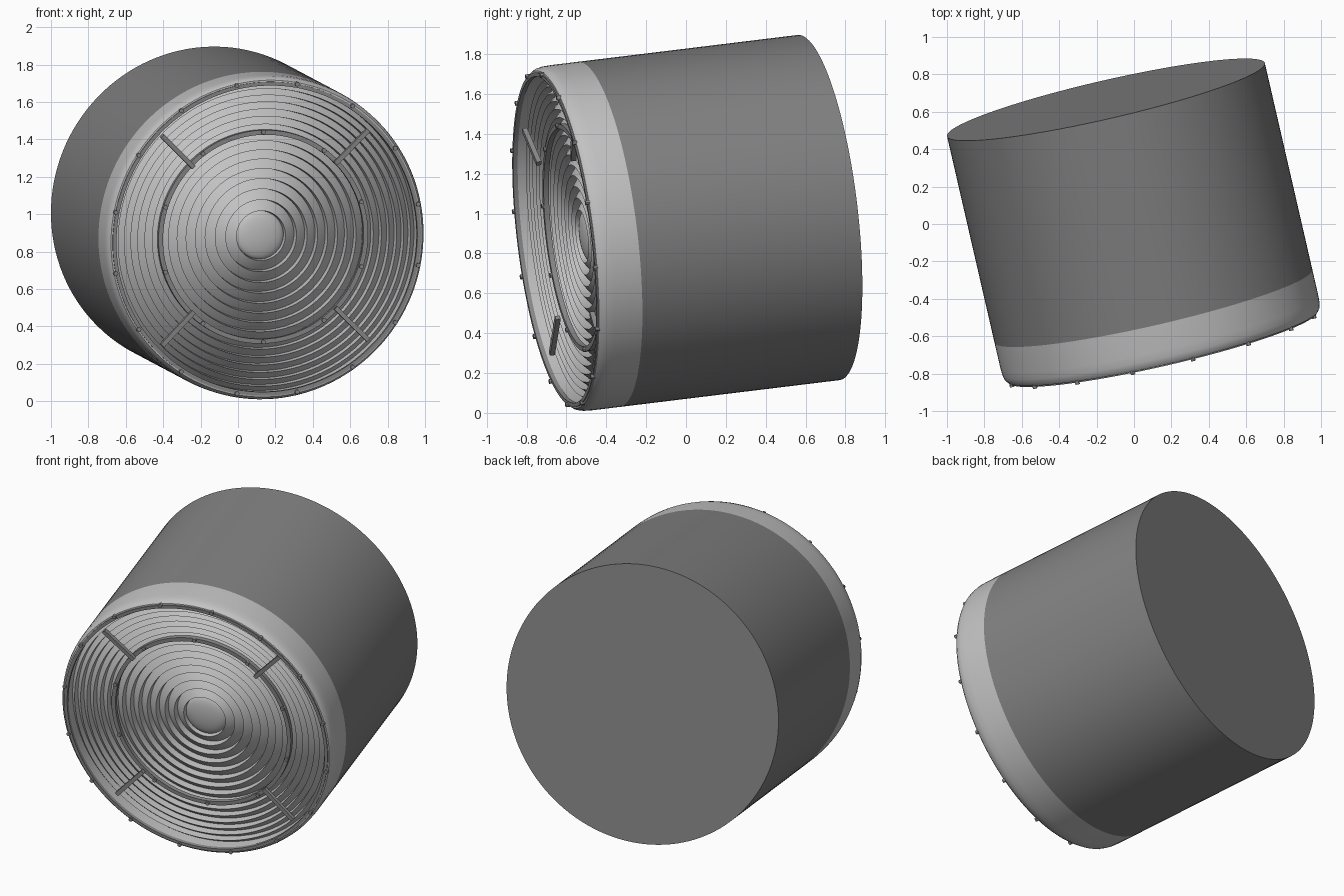
import bpy, bmesh
from math import pi, cos, sin, radians
from mathutils import Vector, Matrix

if "Cube" in bpy.data.objects:
    bpy.data.objects.remove(bpy.data.objects["Cube"])


def material(name, value):
    m = bpy.data.materials.new(name)
    m.use_nodes = True
    colour = (value, value, value, 1)
    m.diffuse_color = colour
    m.node_tree.nodes["Principled BSDF"].inputs["Base Color"].default_value = colour
    return m


DARK = material("dark grey housing", 0.22)
LIGHT = material("light grey glass", 0.54)
METAL = material("mid grey metal", 0.26)

# Lamp frame: local z runs along the tilted axis from the back disc to the front
axis = Vector((0.23, -1, -0.122)).normalized()
side = (Vector((1, 0, 0)) - axis * axis.x).normalized()
up = axis.cross(side)
FRAME = Matrix.Translation((-0.15, 0.665, 1.03)) @ Matrix((side, up, axis)).transposed().to_4x4()


def finish(bm, name, mat, angle=30):
    bmesh.ops.remove_doubles(bm, verts=bm.verts, dist=1e-5)
    bmesh.ops.recalc_face_normals(bm, faces=bm.faces)
    mesh = bpy.data.meshes.new(name)
    bm.to_mesh(mesh)
    bm.free()
    mesh.materials.append(mat)
    ob = bpy.data.objects.new(name, mesh)
    bpy.context.collection.objects.link(ob)
    ob.matrix_world = FRAME
    bpy.ops.object.select_all(action="DESELECT")
    ob.select_set(True)
    bpy.context.view_layer.objects.active = ob
    bpy.ops.object.shade_smooth_by_angle(angle=radians(angle))
    return ob


def lathe(name, profile, mat, closed=False, steps=128):
    """Revolve (radius, height) points around the lamp axis."""
    bm = bmesh.new()
    vs = [bm.verts.new((r, 0, z)) for r, z in profile]
    edges = [bm.edges.new(pair) for pair in zip(vs, vs[1:])]
    if closed:
        edges.append(bm.edges.new((vs[-1], vs[0])))
    bmesh.ops.spin(bm, geom=vs + edges, cent=(0, 0, 0), axis=(0, 0, 1),
                   angle=2 * pi, steps=steps)
    return finish(bm, name, mat)


def ring(name, inner, outer, low, high):
    lathe(name, [(inner, low), (outer, low), (outer, high), (inner, high)], METAL, True)


def bolts(name, count, radius, height, start):
    bm = bmesh.new()
    for i in range(count):
        a = start + 2 * pi * i / count
        place = Matrix.Translation((radius * cos(a), radius * sin(a), height))
        bmesh.ops.create_cone(bm, cap_ends=True, segments=12, radius1=0.012,
                              radius2=0.012, depth=0.025, matrix=place)
    finish(bm, name, METAL)


# Housing drum and the lighter front band with its rounded lip
R = 0.872
lathe("housing", [(0, 0), (R, 0), (R, 1.14)], DARK)
lathe("front_band", [(R, 1.14), (R, 1.28), (0.87, 1.32), (0.864, 1.345), (0.853, 1.36),
                     (0.84, 1.362), (0.828, 1.355), (0.828, 1.26)], LIGHT)


# Stepped lens: a central dome, then outward-sloping teeth on a shallow bowl
def bowl(r):
    return 1.225 + 0.13 * r * r


DEPTH = 0.045
lens = [(0.13 * sin(a), 1.195 + 0.035 * cos(a)) for a in (pi / 2 * i / 8 for i in range(9))]
r = 0.13
for k in range(15):
    width = 0.06 - 0.0019 * k
    lens.append((r + 0.004, bowl(r)))
    lens.append((r + width * 0.55, bowl(r) - DEPTH * 0.42))
    r += width
    lens.append((r, bowl(r) - DEPTH))
lathe("stepped_lens", lens, LIGHT)

# Retaining rings with their bolts
ring("outer_ring", 0.825, 0.845, 1.345, 1.368)
ring("inner_ring", 0.55, 0.575, 1.255, 1.282)
bolts("outer_bolts", 16, 0.845, 1.365, pi / 16)
bolts("inner_bolts", 10, 0.565, 1.28, pi / 2)

# Four diagonal struts bridging the rings
bm = bmesh.new()
for i in range(4):
    turn = Matrix.Rotation(pi / 4 + i * pi / 2, 4, "Z")
    place = Matrix.Translation((0.675, 0, 1.318)) @ Matrix.Rotation(-0.05, 4, "Y")
    bmesh.ops.create_cube(bm, size=1, matrix=turn @ place @ Matrix.Diagonal((0.25, 0.025, 0.025, 1)))
finish(bm, "struts", METAL)
